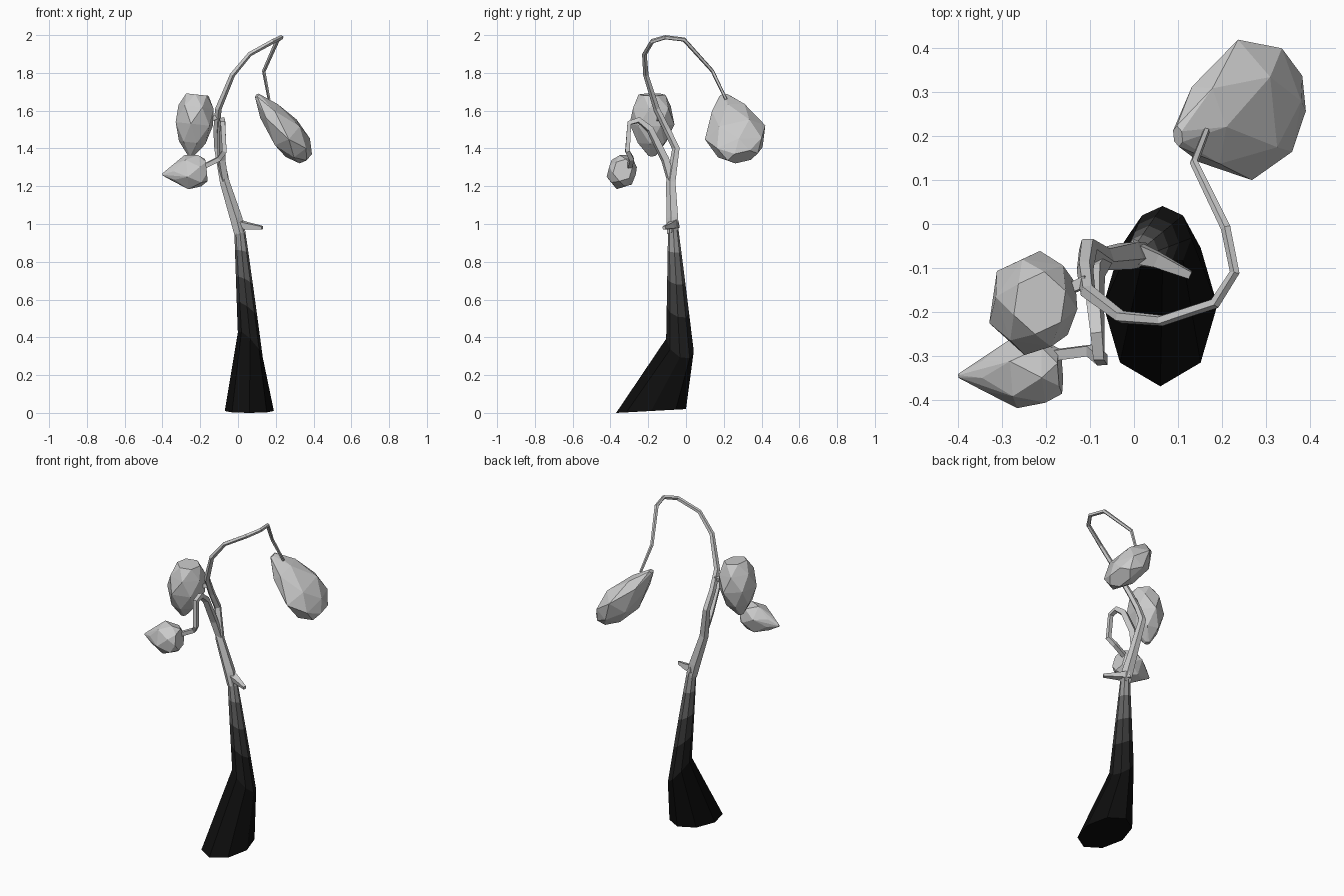
import bpy, bmesh
from math import sin, cos, pi
from mathutils import Vector

if "Cube" in bpy.data.objects:
    bpy.data.objects.remove(bpy.data.objects["Cube"])


def finish(name, bm):
    bmesh.ops.recalc_face_normals(bm, faces=bm.faces[:])
    me = bpy.data.meshes.new(name)
    bm.to_mesh(me)
    bm.free()
    ob = bpy.data.objects.new(name, me)
    bpy.context.collection.objects.link(ob)
    return ob


def loft(name, rings, bands=()):
    """Skin a list of equal-sized point rings and cap both ends."""
    bm = bmesh.new()
    vr = [[bm.verts.new(p) for p in r] for r in rings]
    n = len(vr[0])
    for i, (a, b) in enumerate(zip(vr, vr[1:])):
        for k in range(n):
            f = bm.faces.new((a[k], a[(k + 1) % n], b[(k + 1) % n], b[k]))
            f.material_index = min(i, max(len(bands) - 1, 0))
    bm.faces.new(vr[0][::-1])
    f = bm.faces.new(vr[-1])
    f.material_index = max(len(bands) - 1, 0)
    ob = finish(name, bm)
    for i, g in enumerate(bands):
        m = bpy.data.materials.new(f"bark_shade_{i}")
        m.diffuse_color = (g, g, g, 1)
        m.use_nodes = True
        m.node_tree.nodes["Principled BSDF"].inputs["Base Color"].default_value = m.diffuse_color
        ob.data.materials.append(m)
    return ob


def branch(name, path, sides=4):
    """Sweep a small polygon along (x, y, z, radius) points."""
    pts = [Vector(p[:3]) for p in path]
    normal = Vector((1, 0.35, 0))
    rings = []
    for i, p in enumerate(pts):
        d0 = (p - pts[max(i - 1, 0)]).normalized()
        d1 = (pts[min(i + 1, len(pts) - 1)] - p).normalized()
        t = (d0 + d1).normalized()
        normal = normal - t * normal.dot(t)
        normal.normalize()
        side = t.cross(normal)
        r = path[i][3]
        rings.append([p + (normal * cos(a) + side * sin(a)) * r
                      for a in (2 * pi * (k + 0.5) / sides for k in range(sides))])
    return loft(name, rings)


def bud(name, start, end, across, wide, thick, profile, sides=6):
    """Faceted pod: staggered rings along an axis wrapped in a convex hull."""
    a, b = Vector(start), Vector(end)
    axis = (b - a).normalized()
    u = Vector(across)
    u = (u - axis * u.dot(axis)).normalized()
    v = axis.cross(u)
    bm = bmesh.new()
    for i, (t, r) in enumerate(profile):
        for k in range(sides):
            ang = 2 * pi * (k + 0.5 * (i % 2)) / sides
            bm.verts.new(a.lerp(b, t) + u * (cos(ang) * wide * r) + v * (sin(ang) * thick * r))
    res = bmesh.ops.convex_hull(bm, input=bm.verts[:])
    loose = [e for e in res["geom_interior"] if isinstance(e, bmesh.types.BMVert)]
    bmesh.ops.delete(bm, geom=loose, context='VERTS')
    return finish(name, bm)


# Trunk: tilted eight-sided rings (centre, radii, slope in x and y), dark at the foot
foot = (0.06, -0.185, 0.01, 0.13, 0.185, 0.0, 0.055)
knee = (0.065, -0.032, 0.36, 0.066, 0.073, -1.0, -0.45)
neck = (0.008, -0.068, 0.98, 0.028, 0.027, 0.0, 0.0)
mix = lambda p, q, t: [x + (y - x) * t for x, y in zip(p, q)]
sections = [foot, knee] + [mix(knee, neck, t) for t in (0.3, 0.55, 0.8, 1)]
trunk_rings = []
for cx, cy, cz, rx, ry, sx, sy in sections:
    ring = []
    for k in range(8):
        dx, dy = rx * cos(k * pi / 4), ry * sin(k * pi / 4)
        ring.append((cx + dx, cy + dy, cz + sx * dx + sy * dy))
    trunk_rings.append(ring)
loft("trunk", trunk_rings, (0.004, 0.012, 0.04, 0.12, 0.3))

# Main stem arching over to the hanging bud
branch("main_stem", [
    (0.01, -0.068, 0.95, 0.032), (-0.01, -0.07, 1.03, 0.034), (-0.07, -0.078, 1.22, 0.027),
    (-0.105, -0.052, 1.40, 0.022), (-0.112, -0.10, 1.50, 0.020), (-0.105, -0.155, 1.61, 0.018),
    (-0.03, -0.212, 1.79, 0.015), (0.062, -0.22, 1.90, 0.013), (0.185, -0.18, 1.967, 0.013),
    (0.23, -0.11, 1.988, 0.012), (0.21, -0.01, 1.976, 0.012), (0.137, 0.14, 1.81, 0.010),
    (0.165, 0.212, 1.66, 0.008)], 5)

# Front branch looping down to the small bud
branch("front_branch", [
    (-0.07, -0.08, 1.23, 0.022), (-0.088, -0.11, 1.34, 0.024), (-0.088, -0.19, 1.50, 0.022),
    (-0.083, -0.25, 1.55, 0.019), (-0.08, -0.30, 1.535, 0.017), (-0.072, -0.31, 1.385, 0.017),
    (-0.10, -0.288, 1.345, 0.017), (-0.19, -0.30, 1.30, 0.017)])

# Short stalk of the upper bud, and the broken twig
branch("bud_stalk", [(-0.105, -0.13, 1.57, 0.018), (-0.14, -0.145, 1.555, 0.016),
                     (-0.18, -0.16, 1.54, 0.014)])
branch("twig", [(-0.01, -0.06, 1.0, 0.034), (0.05, -0.08, 0.99, 0.023),
                (0.128, -0.116, 0.98, 0.012)])

# Buds
bud("hanging_bud", (0.10, 0.20, 1.68), (0.355, 0.30, 1.355), (0, 1, 0.1), 0.165, 0.095,
    [(0, 0.15), (0.25, 0.62), (0.6, 1), (0.85, 0.85), (1, 0.5)])
bud("upper_bud", (-0.215, -0.18, 1.685), (-0.25, -0.18, 1.36), (0.15, 1, 0), 0.12, 0.105,
    [(0, 0.6), (0.2, 0.9), (0.48, 1), (0.78, 0.68), (1, 0.15)])
bud("small_bud", (-0.168, -0.335, 1.285), (-0.40, -0.346, 1.262), (0, 0.3, 1), 0.095, 0.08,
    [(0, 0.65), (0.15, 0.92), (0.45, 1), (0.75, 0.5), (1, 0.06)])
